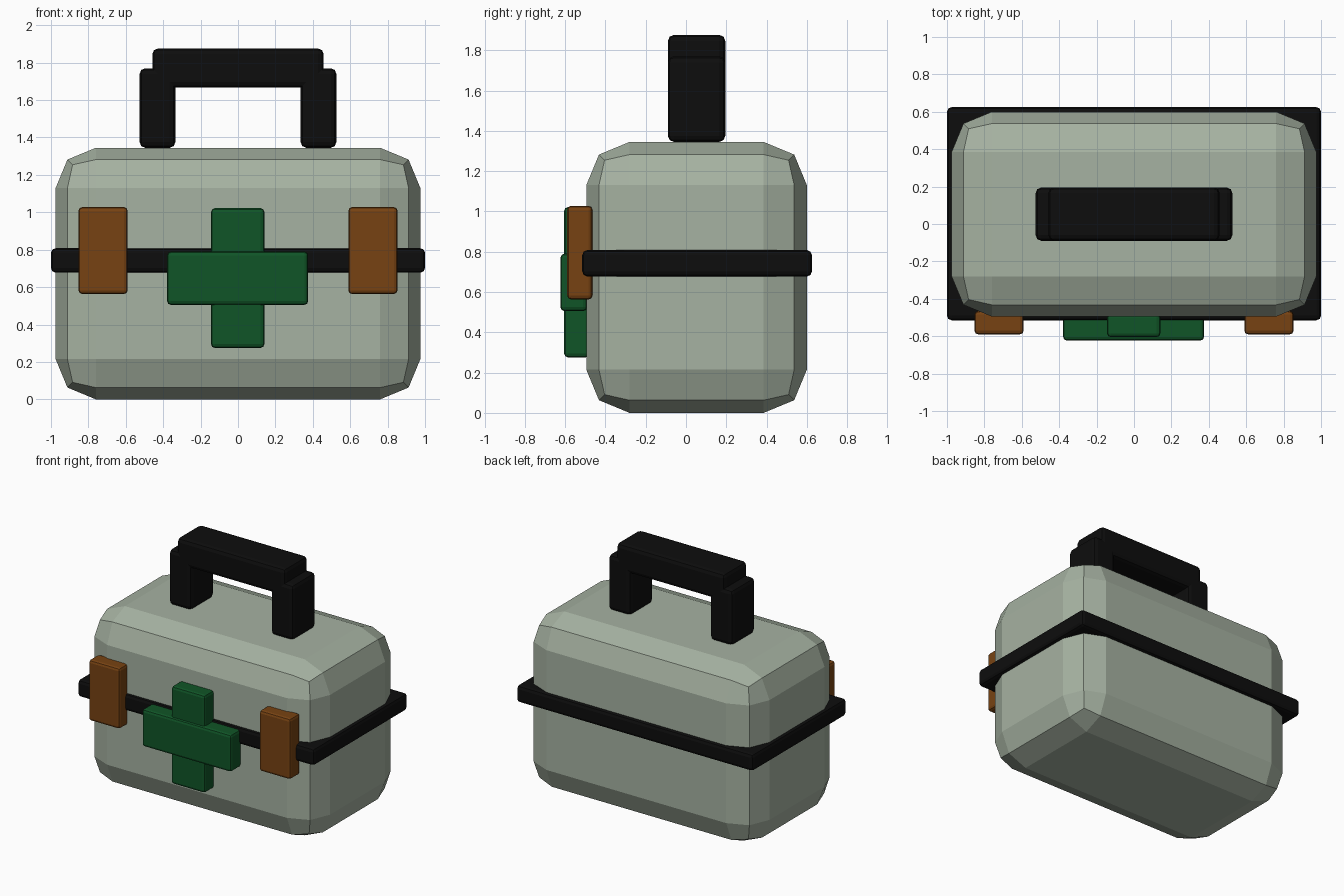
import bpy, bmesh
from mathutils import Vector

if "Cube" in bpy.data.objects:
    bpy.data.objects.remove(bpy.data.objects["Cube"])


def material(name, rgb):
    m = bpy.data.materials.new(name)
    m.diffuse_color = (*rgb, 1.0)
    m.use_nodes = True
    m.node_tree.nodes["Principled BSDF"].inputs["Base Color"].default_value = m.diffuse_color
    return m


GREY = material("sage grey", (0.38, 0.445, 0.36))
BLACK = material("black", (0.004, 0.004, 0.004))
BROWN = material("orange brown", (0.185, 0.055, 0.006))
GREEN = material("dark green", (0.005, 0.09, 0.02))


def box(name, x, y, z, mat, bevel, segments=2):
    """Bevelled box given by its (min, max) range on each axis."""
    lo, hi = Vector((x[0], y[0], z[0])), Vector((x[1], y[1], z[1]))
    centre, size = (lo + hi) / 2, hi - lo
    bm = bmesh.new()
    bmesh.ops.create_cube(bm, size=1)
    bmesh.ops.scale(bm, vec=size, verts=bm.verts)
    bmesh.ops.bevel(bm, geom=bm.edges[:], offset=bevel, segments=segments,
                    profile=0.5, affect='EDGES', clamp_overlap=True)
    mesh = bpy.data.meshes.new(name)
    bm.to_mesh(mesh)
    bm.free()
    mesh.materials.append(mat)
    ob = bpy.data.objects.new(name, mesh)
    ob.location = centre
    bpy.context.collection.objects.link(ob)
    return ob


# Case and the seam band around it
box("case_body", (-0.975, 0.975), (-0.495, 0.60), (0, 1.345), GREY, 0.215)
box("seam_band", (-1, 1), (-0.515, 0.625), (0.677, 0.808), BLACK, 0.025)

# Latches and handle posts, mirrored left and right
for side, s in (("left", -1), ("right", 1)):
    box(side + "_latch", sorted((s * 0.59, s * 0.853)), (-0.59, -0.465),
        (0.563, 1.028), BROWN, 0.02)
    box(side + "_handle_post", sorted((s * 0.335, s * 0.526)), (-0.09, 0.195),
        (1.345, 1.77), BLACK, 0.03)

# Handle grip
box("handle_grip", (-0.458, 0.458), (-0.09, 0.195), (1.667, 1.876), BLACK, 0.03)

# Cross on the front
box("cross_upright", (-0.144, 0.141), (-0.605, -0.48), (0.275, 1.022), GREEN, 0.02)
box("cross_bar", (-0.379, 0.375), (-0.623, -0.49), (0.505, 0.79), GREEN, 0.02)
